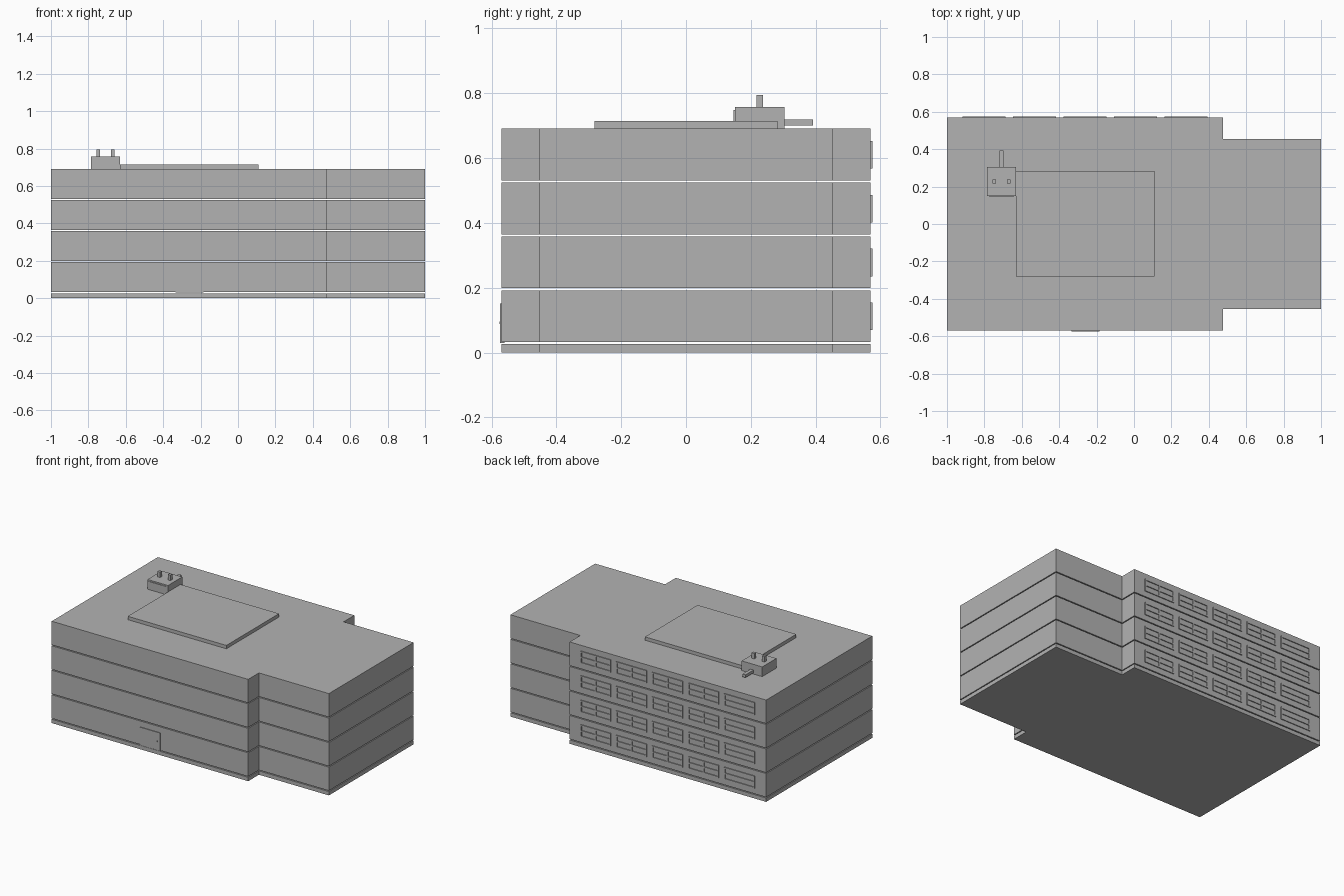
import bpy
import bmesh

if "Cube" in bpy.data.objects:
    bpy.data.objects.remove(bpy.data.objects["Cube"])

grey = bpy.data.materials.new("concrete_grey")
grey.use_nodes = True
colour = (0.45, 0.45, 0.45, 1)
grey.diffuse_color = colour
grey.node_tree.nodes["Principled BSDF"].inputs["Base Color"].default_value = colour


def finish(name, bm):
    bmesh.ops.recalc_face_normals(bm, faces=bm.faces)
    mesh = bpy.data.meshes.new(name)
    bm.to_mesh(mesh)
    bm.free()
    mesh.materials.append(grey)
    obj = bpy.data.objects.new(name, mesh)
    bpy.context.collection.objects.link(obj)
    return obj


def add_box(bm, x, y, z):
    """Add a box spanning the given (low, high) ranges."""
    verts = bmesh.ops.create_cube(bm, size=1)["verts"]
    for v in verts:
        v.co = [r[0] if c < 0 else r[1] for c, r in zip(v.co, (x, y, z))]


def box(name, x, y, z):
    bm = bmesh.new()
    add_box(bm, x, y, z)
    return finish(name, bm)


# Wide main block with a narrower wing on its left
WALL, WING, STEP = 0.569, 0.454, 0.475
half = [(-1, WALL), (STEP, WALL), (STEP, WING), (1, WING)]
outline = half + [(x, -y) for x, y in reversed(half)]


def slab(name, low, high):
    bm = bmesh.new()
    face = bm.faces.new([bm.verts.new((x, y, low)) for x, y in outline])
    new = bmesh.ops.extrude_face_region(bm, geom=[face])["geom"]
    top = [v for v in new if isinstance(v, bmesh.types.BMVert)]
    bmesh.ops.translate(bm, verts=top, vec=(0, 0, high - low))
    if face.is_valid is False or len(bm.faces) < len(outline) + 2:
        bm.faces.new(bm.verts[:len(outline)])
    return finish(name, bm)


# Window frame with crossing bars
def window(name, x, z, upright):
    w, h, t = 0.23, 0.085, 0.009
    y = (WALL - 0.004, WALL + 0.006)
    bm = bmesh.new()
    for bottom in (z, z + (h - t) / 2, z + h - t):
        add_box(bm, (x, x + w), y, (bottom, bottom + t))
    sides = [x, x + w - t]
    if upright:
        sides.append(x + (w - t) / 2)
    for side in sides:
        add_box(bm, (side, side + t), y, (z, z + h))
    return finish(name, bm)


# Base and four storeys separated by thin gaps
slab("base", 0, 0.026)
PITCH = 0.1663
for floor in range(4):
    bottom = 0.032 + floor * PITCH
    slab(f"storey_{floor + 1}", bottom, bottom + 0.16)
    for column in range(5):
        window(f"window_{floor + 1}_{column + 1}", -0.917 + column * 0.27,
               bottom + 0.037, column > 0)

# Front door and knob
box("door", (-0.335, -0.185), (-0.574, -0.56), (0.03, 0.152))
box("door_knob", (-0.21, -0.203), (-0.576, -0.57), (0.088, 0.095))

# Roof
ROOF = 0.691
box("roof_panel", (-0.63, 0.11), (-0.282, 0.283), (ROOF, 0.714))
box("roof_unit", (-0.785, -0.631), (0.151, 0.304), (ROOF, 0.757))
box("roof_unit_panel", (-0.775, -0.641), (0.147, 0.155), (0.712, 0.748))
box("roof_pipe", (-0.72, -0.698), (0.3, 0.392), (0.7, 0.719))
for name, x in (("right", -0.757), ("left", -0.679)):
    box(f"vent_{name}", (x, x + 0.02), (0.217, 0.237), (0.75, 0.794))
